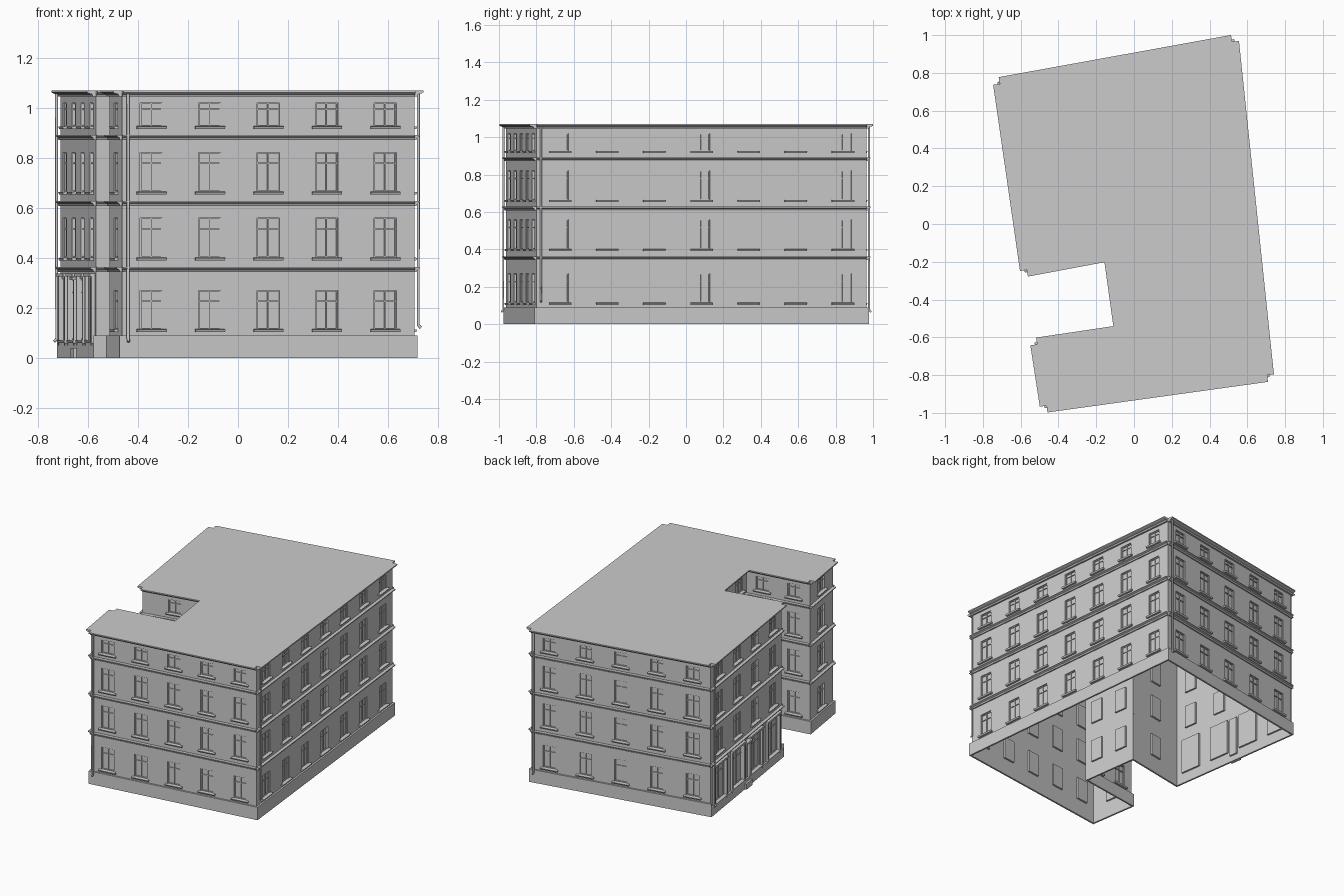
import bpy, bmesh, math
from mathutils import Vector, Matrix

if "Cube" in bpy.data.objects:
    bpy.data.objects.remove(bpy.data.objects["Cube"])

# footprint, counter-clockwise, and number of window bays on each wall
PTS = [Vector(p) for p in [(-.463, -.962), (.705, -.80), (.52, .965), (-.71, .742),
                           (-.568, -.243), (-.126, -.16), (-.069, -.571), (-.513, -.637)]]
BAYS = [5, 7, 5, 4, 1, 2, 2, 1]
FLOORS = [(.115, .27), (.402, .56), (.665, .822), (.927, 1.02)]
SHOP = 3            # wall that carries the shop front
TOP = 1.07
N = len(PTS)
parts = {}


def bm_for(name):
    return parts.setdefault(name, bmesh.new())


def frame(i):
    """Local wall frame: x along wall, y outward, z up."""
    a, b = PTS[i], PTS[(i + 1) % N]
    d = (b - a).normalized()
    m = Matrix(((d.x, d.y, 0, a.x), (d.y, -d.x, 0, a.y), (0, 0, 1, 0), (0, 0, 0, 1)))
    return m, (b - a).length


def face(name, m, pts):
    bm = bm_for(name)
    return bm.faces.new([bm.verts.new(m @ Vector(p)) for p in pts])


def sweep(name, m, profile, x0, x1):
    """Extrude a (depth, height) profile along the wall."""
    bm = bm_for(name)
    r0 = [bm.verts.new(m @ Vector((x0, y, z))) for y, z in profile]
    r1 = [bm.verts.new(m @ Vector((x1, y, z))) for y, z in profile]
    n = len(profile)
    fs = [bm.faces.new((r0[k], r0[(k + 1) % n], r1[(k + 1) % n], r1[k])) for k in range(n)]
    fs += [bm.faces.new(r0[::-1]), bm.faces.new(r1)]
    bmesh.ops.recalc_face_normals(bm, faces=fs)


def box(name, m, x0, x1, y0, y1, z0, z1):
    sweep(name, m, [(y0, z0), (y1, z0), (y1, z1), (y0, z1)], x0, x1)


def offset(i, d):
    """Corner i of the footprint moved outward by d with a mitre."""
    p, a, b = PTS[i], PTS[i - 1], PTS[(i + 1) % N]
    u, v = (p - a).normalized(), (b - p).normalized()
    n1, n2 = Vector((u.y, -u.x)), Vector((v.y, -v.x))
    return p + (n1 + n2) * d / (1 + n1.dot(n2))


def window(m, x0, x1, z0, z1, transom=.7, sill=True):
    """Recessed pane, frame bars, reveals and sill."""
    d, t = -.012, .005
    face("window_panes", m, [(x1, d, z0), (x0, d, z0), (x0, d, z1), (x1, d, z1)])
    ring = [(x0, z0), (x1, z0), (x1, z1), (x0, z1)]
    for k in range(4):
        (ax, az), (bx, bz) = ring[k], ring[(k + 1) % 4]
        face("window_reveals", m, [(ax, 0, az), (bx, 0, bz), (bx, d, bz), (ax, d, az)])
    xc, zt = (x0 + x1) / 2, z0 + (z1 - z0) * transom
    for b in [(x0, x0 + t, z0, z1), (x1 - t, x1, z0, z1), (x0 + t, x1 - t, z0, z0 + t),
              (x0 + t, x1 - t, z1 - t, z1), (xc - t / 2, xc + t / 2, z0 + t, z1 - t),
              (x0 + t, x1 - t, zt - t / 2, zt + t / 2)]:
        box("window_frames", m, b[0], b[1], d, d + .006, b[2], b[3])
    if sill:
        sweep("window_sills", m, [(0, z0 - .012), (.014, z0 - .012), (.018, z0 - .002), (0, z0)],
              x0 - .015, x1 + .015)


def wall(m, length, holes):
    """Wall sheet on a grid that skips the openings."""
    xs = sorted({0, length, *[h[0] for h in holes], *[h[1] for h in holes]})
    zs = sorted({0, TOP, *[h[2] for h in holes], *[h[3] for h in holes]})
    for xa, xb in zip(xs, xs[1:]):
        for za, zb in zip(zs, zs[1:]):
            cx, cz = (xa + xb) / 2, (za + zb) / 2
            if not any(h[0] < cx < h[1] and h[2] < cz < h[3] for h in holes):
                face("walls", m, [(xb, 0, za), (xa, 0, za), (xa, 0, zb), (xb, 0, zb)])


for i in range(N):
    m, L = frame(i)
    holes = []
    for f, (z0, z1) in enumerate(FLOORS):
        for k in range(BAYS[i]):
            c = L * (k + .5) / BAYS[i]
            if i == SHOP and f == 0:
                w, za, zb, tr = .075, .072, .315, .78
            else:
                w, za, zb, tr = .045, z0, z1, .72
            holes.append((c - w, c + w, za, zb))
            window(m, *holes[-1], transom=tr)
            # shop front pilasters and lintel
            if i == SHOP and f == 0:
                for s in (-1, 1):
                    e = c + s * (w + .01)
                    box("shop_pilasters", m, e - .008, e + .008, 0, .014, .05, .325)
                box("shop_lintels", m, c - w - .02, c + w + .02, 0, .02, .325, .338)
    # shop door in the middle of the wall
    if i == SHOP:
        c = L / 2
        holes.append((c - .03, c + .03, .04, .31))
        window(m, *holes[-1], transom=.8, sill=False)
        box("door_hood", m, c - .038, c + .038, 0, .03, .312, .324)
        box("door_step", m, c - .04, c + .04, 0, .025, 0, .04)
    wall(m, L, holes)

    # storey bands and roof cornice, square-ended at every corner
    for z in (.347, .612, .876):
        sweep("storey_bands", m, [(0, z - .004), (.008, z - .004), (.012, z + .005),
                                  (.022, z + .01), (.022, z + .016), (0, z + .016)], 0, L)
    sweep("cornice", m, [(0, 1.045), (.012, 1.045), (.016, 1.054), (.03, 1.058),
                         (.036, 1.062), (.036, TOP), (0, TOP)], 0, L)

    # plinth with mitred corners
    h = .06 if i == SHOP else .09
    a, b = PTS[i], PTS[(i + 1) % N]
    oa, ob = offset(i, .012), offset((i + 1) % N, .012)
    bm = bm_for("plinth")
    lo = [bm.verts.new((*p, 0)) for p in (a, oa, ob, b)]
    hi = [bm.verts.new((*p, h)) for p in (a, oa, ob, b)]
    fs = [bm.faces.new((lo[k], lo[(k + 1) % 4], hi[(k + 1) % 4], hi[k])) for k in range(4)]
    fs += [bm.faces.new(lo[::-1]), bm.faces.new(hi)]
    bmesh.ops.recalc_face_normals(bm, faces=fs)

    # downpipe with kicked-out foot near the first corner of the main walls
    if i < 4:
        foot = .12 if i == 1 else .065
        cu = bpy.data.curves.new("downpipe", 'CURVE')
        cu.dimensions, cu.bevel_depth, cu.bevel_resolution = '3D', .006, 1
        cu.use_fill_caps = True
        sp = cu.splines.new('POLY')
        path = [(.018, 1.055), (.018, foot + .012), (.028, foot)]
        sp.points.add(len(path) - 1)
        for q, (y, z) in zip(sp.points, path):
            q.co = (*(m @ Vector((.022, y, z))), 1)
        bpy.context.collection.objects.link(bpy.data.objects.new("downpipe", cu))

# flat roof
face("roof", Matrix(), [(p.x, p.y, TOP) for p in PTS])

for name, bm in parts.items():
    bmesh.ops.remove_doubles(bm, verts=bm.verts, dist=1e-5) if name in ("walls", "roof") else None
    me = bpy.data.meshes.new(name)
    bm.to_mesh(me)
    bm.free()
    bpy.context.collection.objects.link(bpy.data.objects.new(name, me))
